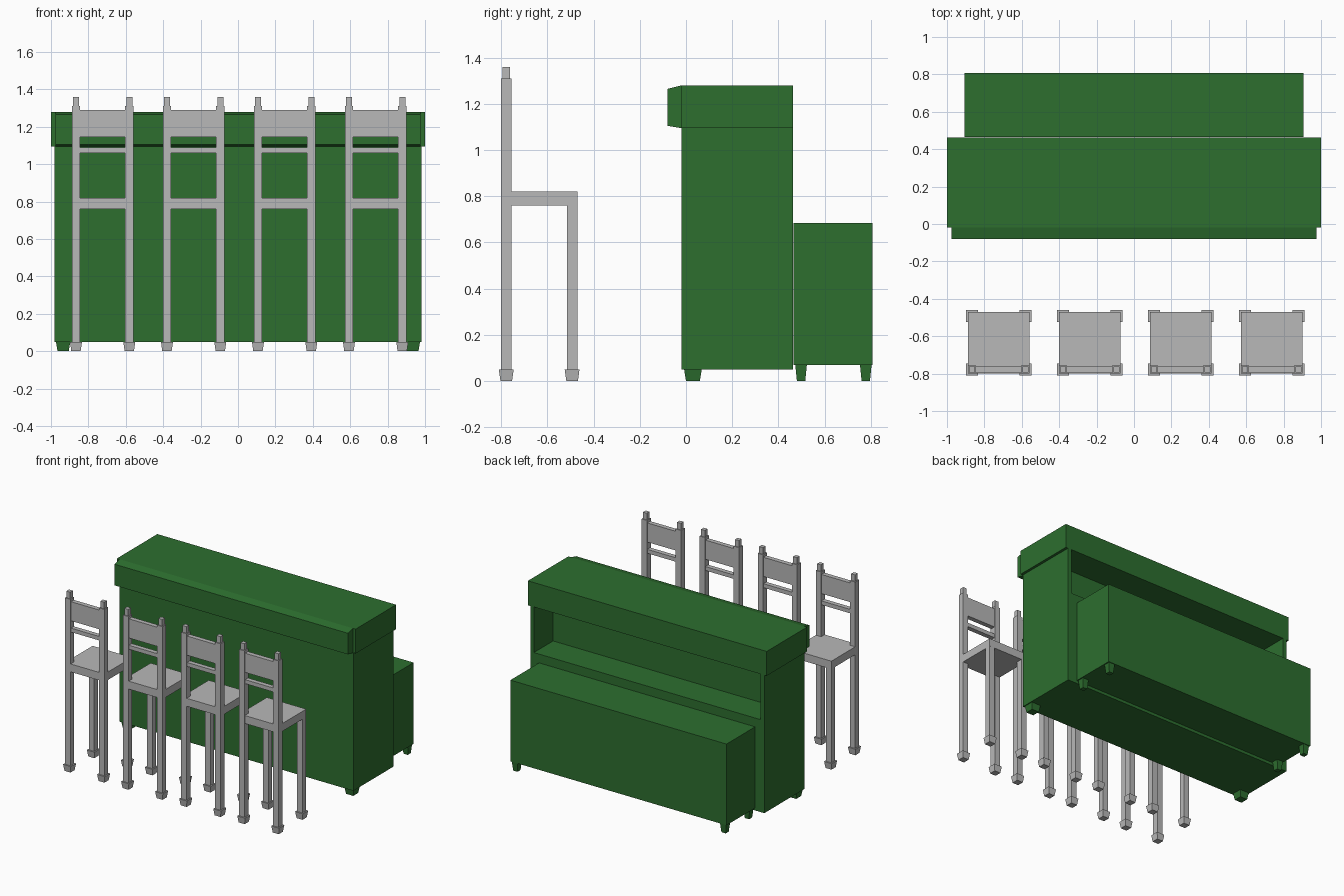
import bpy
import bmesh
from mathutils import Vector

if "Cube" in bpy.data.objects:
    bpy.data.objects.remove(bpy.data.objects["Cube"], do_unlink=True)


def make_material(name, rgb):
    mat = bpy.data.materials.new(name)
    mat.use_nodes = True
    mat.diffuse_color = (*rgb, 1)
    mat.node_tree.nodes["Principled BSDF"].inputs["Base Color"].default_value = (*rgb, 1)
    return mat


green = make_material("green", (0.026, 0.156, 0.028))
grey = make_material("light grey", (0.48, 0.48, 0.48))


def add_box(bm, x, y, z):
    """Add a box given its (low, high) range on each axis."""
    verts = bmesh.ops.create_cube(bm, size=1)["verts"]
    for v in verts:
        v.co = Vector([r[0] if c < 0 else r[1] for c, r in zip(v.co, (x, y, z))])
    return verts


def add_taper(bm, x, y, z, low, high):
    """Add a square peg centred on x, y with half widths low and high."""
    for v in add_box(bm, (-1, 1), (-1, 1), z):
        half = low if v.co.z == min(z) else high
        v.co.x, v.co.y = x + v.co.x * half, y + v.co.y * half


def finish(bm, name, mat, location=(0, 0, 0)):
    bmesh.ops.recalc_face_normals(bm, faces=bm.faces)
    mesh = bpy.data.meshes.new(name)
    bm.to_mesh(mesh)
    bm.free()
    mesh.materials.append(mat)
    obj = bpy.data.objects.new(name, mesh)
    obj.location = location
    bpy.context.collection.objects.link(obj)
    return obj


def box(name, mat, x, y, z):
    bm = bmesh.new()
    add_box(bm, x, y, z)
    return finish(bm, name, mat)


# Bar body with a shelf recess in the back, closed above by the counter
bm = bmesh.new()
add_box(bm, (-0.98, 0.98), (-0.02, 0.463), (0.05, 1.1))
for point, normal in (((0, 0, 0.75), (0, 0, 1)), ((-0.95, 0, 0), (1, 0, 0)), ((0.95, 0, 0), (1, 0, 0))):
    bmesh.ops.bisect_plane(bm, geom=bm.verts[:] + bm.edges[:] + bm.faces[:],
                           plane_co=point, plane_no=normal)
opening = []
for f in bm.faces:
    c = f.calc_center_median()
    if c.y > 0.46 and c.z > 0.75 and abs(c.x) < 0.9:
        opening.append(f)
pushed = bmesh.ops.extrude_face_region(bm, geom=opening)["geom"]
bmesh.ops.translate(bm, verts=[g for g in pushed if isinstance(g, bmesh.types.BMVert)], vec=(0, -0.23, 0))
bmesh.ops.delete(bm, geom=[f for f in opening if f.is_valid], context="FACES")
lids = [f for f in bm.faces if f.calc_center_median().z > 1.099]
bmesh.ops.delete(bm, geom=lids, context="FACES")
finish(bm, "bar_body", green)

# Counter slab and its bevelled front trim
box("counter_top", green, (-1, 1), (-0.02, 0.463), (1.095, 1.28))
bm = bmesh.new()
for v in add_box(bm, (-0.977, 0.977), (-0.08, -0.02), (1.095, 1.28)):
    if v.co.y < -0.05:
        v.co.z += 0.01 if v.co.z < 1.2 else -0.015
finish(bm, "counter_trim", green)

# Low rear cabinet
box("rear_cabinet", green, (-0.905, 0.905), (0.466, 0.808), (0.07, 0.685))

# Tapered feet
bm = bmesh.new()
for side in (-1, 1):
    add_taper(bm, side * 0.935, 0.03, (0, 0.05), 0.03, 0.038)
    for y in (0.498, 0.778):
        add_taper(bm, side * 0.872, y, (0, 0.07), 0.018, 0.025)
finish(bm, "bar_feet", green)


# Tall chairs with their backs to the front
def chair(name, x):
    bm = bmesh.new()
    back, front, side_x, half = -0.778, -0.493, 0.1425, 0.0225
    add_box(bm, (-0.165, 0.165), (-0.798, -0.47), (0.76, 0.82))
    for side in (-1, 1):
        px = side * side_x
        add_taper(bm, px, back, (0.05, 1.31), half, half)
        add_taper(bm, px, back, (1.31, 1.36), half, 0.016)
        add_taper(bm, px, front, (0.05, 0.76), half, half)
        for y in (back, front):
            add_taper(bm, px, y, (0, 0.05), 0.025, 0.032)
    # Back panel and thin rail
    for z in ((1.145, 1.29), (1.06, 1.09)):
        add_box(bm, (-0.122, 0.122), (-0.794, -0.759), z)
    finish(bm, name, grey, (x, 0, 0))


for i in range(4):
    chair(f"chair_{i + 1}", 0.006 + (i - 1.5) * 0.4865)
